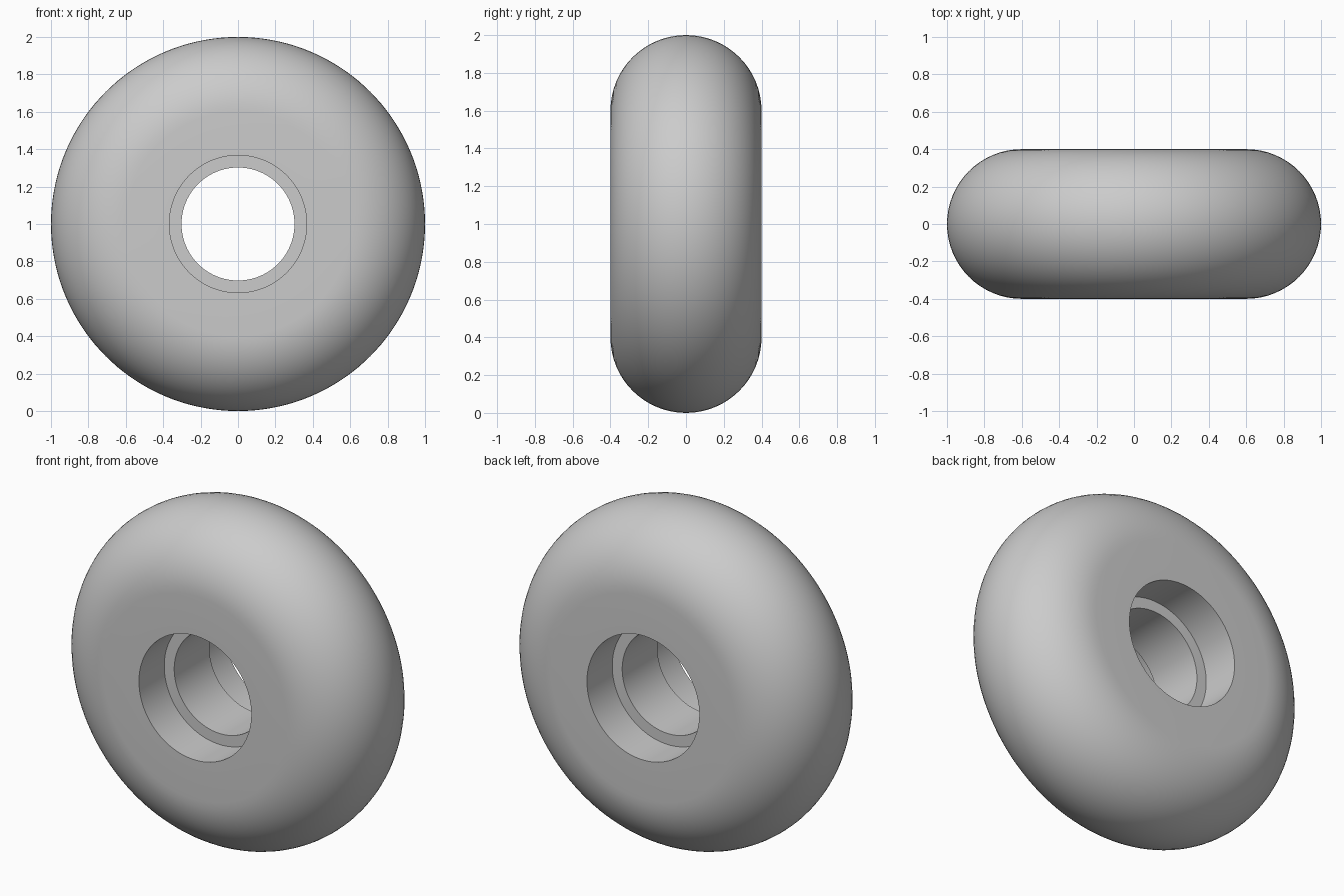
import bpy
import bmesh
from math import sin, cos, pi, radians
from mathutils import Vector

cube = bpy.data.objects.get("Cube")
if cube:
    bpy.data.objects.remove(cube, do_unlink=True)

OUTER_R, HALF_WIDTH = 1.0, 0.4
SEAT_R, BORE_R, SEAT_DEPTH = 0.367, 0.302, 0.236
ARC_STEPS, SIDES = 32, 144

# Grey wheel material
grey = bpy.data.materials.new("wheel grey")
grey.use_nodes = True
colour = (0.6, 0.6, 0.6, 1)
grey.diffuse_color = colour
grey.node_tree.nodes["Principled BSDF"].inputs["Base Color"].default_value = colour

# Cross-section (radius, y): bore, bearing seats, flat sides and round tread
ledge = HALF_WIDTH - SEAT_DEPTH
profile = [(BORE_R, ledge), (BORE_R, -ledge), (SEAT_R, -ledge), (SEAT_R, -HALF_WIDTH)]
for i in range(ARC_STEPS + 1):
    a = -pi / 2 + pi * i / ARC_STEPS
    profile.append((OUTER_R - HALF_WIDTH + HALF_WIDTH * cos(a), HALF_WIDTH * sin(a)))
profile += [(SEAT_R, HALF_WIDTH), (SEAT_R, ledge)]

# Spin the closed section around the axle
bm = bmesh.new()
verts = [bm.verts.new((r, y, OUTER_R)) for r, y in profile]
edges = [bm.edges.new((v, verts[(i + 1) % len(verts)])) for i, v in enumerate(verts)]
bmesh.ops.spin(bm, geom=verts + edges, cent=Vector((0, 0, OUTER_R)), axis=Vector((0, 1, 0)),
               angle=2 * pi, steps=SIDES, use_merge=True)
bmesh.ops.remove_doubles(bm, verts=bm.verts, dist=0.0001)
bmesh.ops.recalc_face_normals(bm, faces=bm.faces)
mesh = bpy.data.meshes.new("wheel")
bm.to_mesh(mesh)
bm.free()

wheel = bpy.data.objects.new("wheel", mesh)
bpy.context.collection.objects.link(wheel)
mesh.materials.append(grey)

# Smooth shading with crisp bore edges
bpy.ops.object.select_all(action='DESELECT')
wheel.select_set(True)
bpy.context.view_layer.objects.active = wheel
bpy.ops.object.shade_smooth_by_angle(angle=radians(30))
